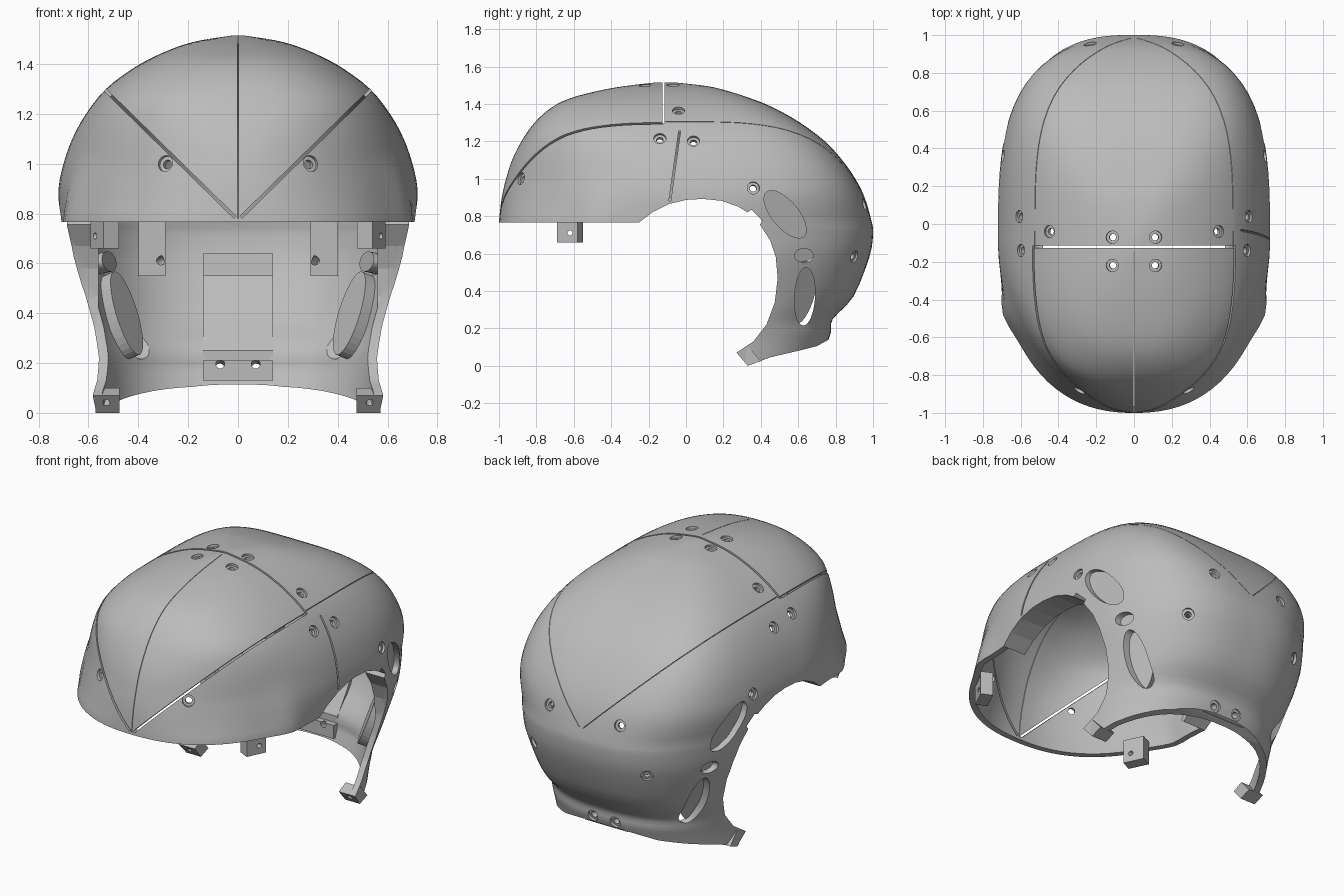
import bpy, bmesh, math
from mathutils import Matrix, Vector
from mathutils.bvhtree import BVHTree

if "Cube" in bpy.data.objects:
    bpy.data.objects.remove(bpy.data.objects["Cube"], do_unlink=True)

grey = bpy.data.materials.new("matte grey")
grey.use_nodes = True
grey.diffuse_color = (0.5, 0.5, 0.5, 1)
grey.node_tree.nodes["Principled BSDF"].inputs["Base Color"].default_value = (0.5, 0.5, 0.5, 1)


def make(name, bm):
    bmesh.ops.recalc_face_normals(bm, faces=bm.faces)
    mesh = bpy.data.meshes.new(name)
    bm.to_mesh(mesh)
    bm.free()
    mesh.materials.append(grey)
    obj = bpy.data.objects.new(name, mesh)
    bpy.context.collection.objects.link(obj)
    return obj


def apply_all(obj):
    bpy.context.view_layer.update()
    deps = bpy.context.evaluated_depsgraph_get()
    mesh = bpy.data.meshes.new_from_object(obj.evaluated_get(deps))
    obj.modifiers.clear()
    obj.data = mesh


def carve(obj, cutter, operation='DIFFERENCE'):
    mod = obj.modifiers.new("cut", 'BOOLEAN')
    mod.operation = operation
    mod.solver = 'EXACT'
    mod.object = cutter
    apply_all(obj)


def smooth(obj, degrees=30):
    bpy.ops.object.select_all(action='DESELECT')
    obj.select_set(True)
    bpy.context.view_layer.objects.active = obj
    bpy.ops.object.shade_smooth_by_angle(angle=math.radians(degrees))


def prism(bm, outline, x0, x1):
    """Extrude a (y, z) outline along x."""
    face = bm.faces.new([bm.verts.new((x0, y, z)) for y, z in outline])
    ext = bmesh.ops.extrude_face_region(bm, geom=[face])["geom"]
    bmesh.ops.translate(bm, vec=(x1 - x0, 0, 0),
                        verts=[v for v in ext if isinstance(v, bmesh.types.BMVert)])


def box(bm, centre, size, rot=Matrix()):
    bmesh.ops.create_cube(bm, size=1, matrix=Matrix.Translation(centre) @ rot
                          @ Matrix.Diagonal((*size, 1)))


def rod(bm, centre, direction, radius, depth):
    rot = Vector(direction).to_track_quat('Z', 'Y').to_matrix().to_4x4()
    bmesh.ops.create_cone(bm, cap_ends=True, segments=20, radius1=radius, radius2=radius,
                          depth=depth, matrix=Matrix.Translation(centre) @ rot)


def oval(bm, centre, normal, up, tall, wide, depth):
    """Elliptical disc whose long axis follows up as nearly as it can."""
    long_axis = (up - normal * up.dot(normal)).normalized()
    rot = Matrix((long_axis, normal.cross(long_axis), normal)).transposed().to_4x4()
    bmesh.ops.create_cone(bm, cap_ends=True, segments=32, radius1=1, radius2=1, depth=1,
                          matrix=Matrix.Translation(centre) @ rot
                          @ Matrix.Diagonal((tall, wide, depth, 1)))


# Shell rings: height, front y, back y, half width
RINGS = [(-.06, -1, .69, .605), (.05, -1, .73, .605), (.12, -1, .755, .605),
         (.18, -1, .775, .61), (.25, -1, .785, .625), (.37, -1, .895, .64),
         (.58, -1, .98, .695), (.70, -1, 1.0, .71), (.77, -1, .993, .717),
         (.9, -.985, .955, .72), (1.0, -.962, .905, .70), (1.1, -.93, .835, .665),
         (1.2, -.88, .743, .61), (1.3, -.81, .61, .53), (1.38, -.72, .468, .425),
         (1.43, -.62, .345, .335), (1.47, -.47, .22, .24), (1.495, -.33, .115, .15),
         (1.515, -.16, -.06, .02)]


def blend(a, b, c, d, t):
    return [.5 * (2 * q + (r - p) * t + (2 * p - 5 * q + 4 * r - s) * t * t
                  + (3 * q - p - 3 * r + s) * t ** 3) for p, q, r, s in zip(a, b, c, d)]


def ring_point(row, angle):
    z, front, back, width = row
    k = min(max((z - .77) / .48, 0), 1)
    mid = -.05 - .07 * k
    c, s = math.cos(angle), math.sin(angle)
    power = 2.65 + 1.35 * k if s > 0 else 2.3 - 1.42 * k + 1.67 * k * k
    r = (abs(c) ** power + abs(s) ** power) ** (-1 / power)
    y = mid + s * r * (back - mid if s > 0 else mid - front)
    # Slight flare at the temples
    flare = .03 * math.exp(-((y + .48) / .1) ** 2) * min(max((1.05 - z) / .25, 0), 1)
    return (width * c * r + math.copysign(flare, c), y, z)


rows = []
for i in range(len(RINGS) - 1):
    pts = [RINGS[min(max(i + o, 0), len(RINGS) - 1)] for o in (-1, 0, 1, 2)]
    rows += [blend(*pts, t / 3) for t in range(3)]
rows.append(RINGS[-1])

SEG = 96
bm = bmesh.new()
loops = [[bm.verts.new(ring_point(row, 2 * math.pi * j / SEG)) for j in range(SEG)] for row in rows]
for low, high in zip(loops, loops[1:]):
    for j in range(SEG):
        n = (j + 1) % SEG
        bm.faces.new((low[j], low[n], high[n], high[j]))
bm.faces.new(loops[-1])
bmesh.ops.recalc_face_normals(bm, faces=bm.faces)
surface = BVHTree.FromBMesh(bm)

# Filled, slightly shrunken copy that trims inner parts to the shell
core = bm.copy()
core.normal_update()
for v in core.verts:
    v.co -= v.normal * .015
bmesh.ops.holes_fill(core, edges=[e for e in core.edges if e.is_boundary])
cutters = [make("core_trimmer", core)]
shell = make("helmet_shell", bm)
mod = shell.modifiers.new("thickness", 'SOLIDIFY')
mod.thickness = .035
mod.offset = -1
apply_all(shell)

# Face opening and lower rim
arch = [(-.25, .767), (-.18, .82), (-.09, .865), (0, .887), (.09, .892), (.19, .882),
        (.28, .85), (.33, .82), (.35, .835), (.41, .775), (.395, .755), (.45, .67),
        (.48, .58), (.49, .47), (.475, .34), (.43, .22), (.36, .13)]
bm = bmesh.new()
prism(bm, [(-1.3, .767)] + arch + [(.27, .07), (.33, 0), (.45, .045), (.6, .08), (.7, .105),
                                   (.78, .15), (1.3, .17), (1.3, -.5), (-1.3, -.5)], -1, 1)
shell_cutters = [make("opening_cutter", bm)]

# Panel seams: V lines front and back, and one side seam
bm = bmesh.new()
slope = math.atan(.98)
for side in (-1, 1):
    tilt = Matrix.Rotation(-side * slope, 4, 'Y')
    for y0, y1, gap, z in ((-1.2, -.12, .012, .772), (-.11, 1.2, .003, .79)):
        box(bm, (side * .305, (y0 + y1) / 2, z + .3), (.82, y1 - y0, gap), tilt)
box(bm, (.68, -.06, 1.07), (.3, .01, .38), Matrix.Rotation(-.14, 4, 'X'))
shell_cutters.append(make("seam_cutter", bm))

# Centre seam and crosswise crown gap
bm = bmesh.new()
box(bm, (0, -.7, 1.2), (.003, 1.1, .84))
box(bm, (0, -.12, 1.42), (1.07, .012, .25))
shell_cutters.append(make("crown_seam_cutter", bm))

# Bolt holes with counterbores, placed on the surface
bolts = [(.29, -.88, 1.0), (.62, -.14, 1.23), (.62, .04, 1.21), (.69, .36, .95),
         (.23, .94, .86), (.38, .91, .58), (.073, .76, .18), (.445, -.04, 1.36),
         (.115, -.07, 1.5), (.115, -.22, 1.5)]
holes, bores, cups = bmesh.new(), bmesh.new(), bmesh.new()
for x, y, z in bolts:
    for side in (-1, 1):
        spot, normal, _, _ = surface.find_nearest(Vector((side * x, y, z)))
        rod(holes, spot, normal, .018, .26)
        rod(bores, spot + normal * .05, normal, .033, .13)

# Oval side vents, each closed by a recessed floor
for side in (-1, 1):
    across = Vector((side, 0, 0))
    for y, z, tall, wide, turn in ((.53, .81, .155, .07, 40), (.635, .37, .155, .055, -3),
                                   (.63, .59, .036, .05, 0)):
        a = math.radians(turn)
        up = Vector((0, -math.sin(a), math.cos(a)))
        oval(holes, Vector((side * .57, y, z)), across, up, tall, wide, .5)
        spot, normal, _, _ = surface.ray_cast(Vector((side * 2, y, z)), -across)
        oval(cups, spot - normal * .065, normal, up, tall * 1.15, wide * 1.55, .05)
make("vent_floors", cups)
hole_cutter = make("hole_cutter", holes)
shell_cutters += [hole_cutter, make("bore_cutter", bores)]
for cutter in shell_cutters:
    carve(shell, cutter)
smooth(shell)

# Inner rear plate with thicker ends
bm = bmesh.new()
prism(bm, [(.75, .13), (.75, .24), (.86, .37), (.955, .58), (.955, .64), (.89, .64),
           (.88, .55), (.91, .55), (.83, .38), (.735, .25), (.735, .21), (.70, .21),
           (.70, .13)], -.14, .14)
plate = make("rear_inner_plate", bm)
carve(plate, hole_cutter)

# Paired arch flanges, rear posts, brow tabs and cheek tips
bm = bmesh.new()
for side in (-1, 1):
    rod(bm, (side * .53, -.62, .71), (1, 0, 0), .013, .3)
    rod(bm, (side * .53, .30, .045), (0, .76, .65), .016, .1)
pins = make("pin_cutter", bm)
cutters.append(pins)
rim = arch[:-2]
band = rim + [(.1 + (y - .1) * 1.07, .45 + (z - .45) * 1.07) for y, z in reversed(rim)]
for side, label in ((-1, "right"), (1, "left")):
    bm = bmesh.new()
    prism(bm, band, side * .56, side * .8)
    carve(make("arch_flange_" + label, bm), cutters[0], 'INTERSECT')
    bm = bmesh.new()
    prism(bm, [(.80, .55), (.845, .55), (.86, .64), (.84, .80), (.80, .80)], side * .29, side * .40)
    carve(make("rear_post_" + label, bm), hole_cutter)
    bm = bmesh.new()
    box(bm, (side * .535, -.62, .73), (.07, .12, .14), Matrix.Rotation(-side * .45, 4, 'Z'))
    carve(make("brow_tab_" + label, bm), pins)
    bm = bmesh.new()
    prism(bm, [(.27, .07), (.33, 0), (.40, .025), (.335, .10)], side * .475, side * .572)
    carve(make("cheek_tip_" + label, bm), pins)

for cutter in cutters + shell_cutters:
    bpy.data.objects.remove(cutter, do_unlink=True)
